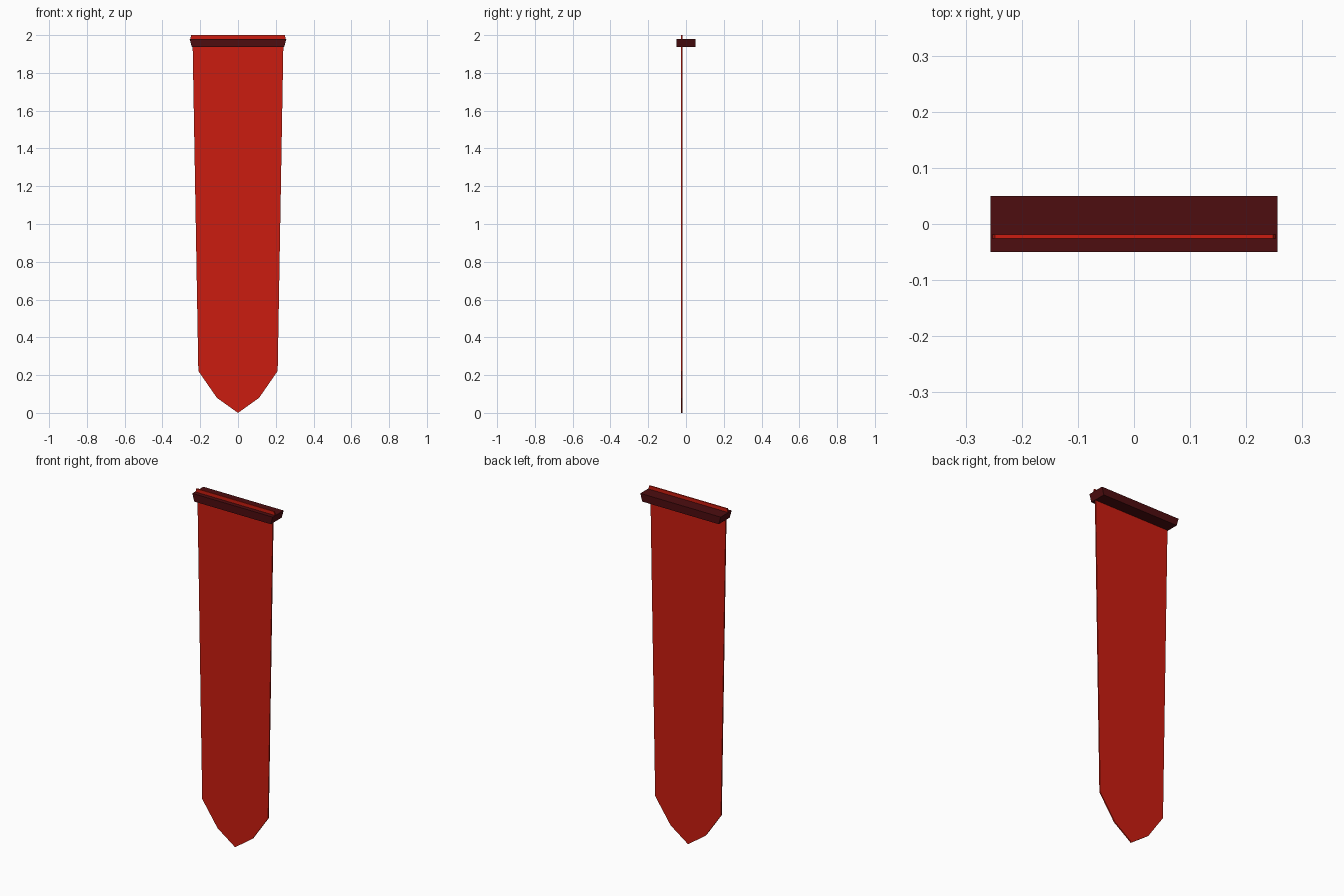
import bpy
import bmesh

if "Cube" in bpy.data.objects:
    bpy.data.objects.remove(bpy.data.objects["Cube"])


def material(name, color):
    m = bpy.data.materials.new(name)
    m.diffuse_color = color
    m.use_nodes = True
    m.node_tree.nodes["Principled BSDF"].inputs["Base Color"].default_value = m.diffuse_color
    return m


def extruded_profile(name, outline, y0, y1, mat):
    # Extrude a front-view (x, z) outline from y0 to y1
    bm = bmesh.new()
    face = bm.faces.new([bm.verts.new((x, y0, z)) for x, z in outline])
    out = bmesh.ops.extrude_face_region(bm, geom=[face])
    for v in out["geom"]:
        if isinstance(v, bmesh.types.BMVert):
            v.co.y = y1
    bmesh.ops.recalc_face_normals(bm, faces=bm.faces[:])
    mesh = bpy.data.meshes.new(name)
    bm.to_mesh(mesh)
    bm.free()
    mesh.materials.append(mat)
    obj = bpy.data.objects.new(name, mesh)
    bpy.context.collection.objects.link(obj)
    return obj


def mirrored(half):
    # Complete a right-hand outline with its left-hand copy
    return half + [(-x, z) for x, z in reversed(half) if x > 0]


red = material("red_cloth", (0.60, 0.012, 0.005, 1))
dark = material("dark_wood", (0.075, 0.004, 0.005, 1))

# Hanging cloth with a pointed lower end
cloth = mirrored([(0, 0), (0.112, 0.08), (0.21, 0.222), (0.24, 1.94),
                  (0.252, 1.982), (0.248, 2.0)])
extruded_profile("banner_cloth", cloth, -0.026, -0.019, red)

# Crossbar with slanted ends
bar = mirrored([(0.244, 1.936), (0.256, 1.98)])
crossbar = extruded_profile("crossbar", bar, -0.05, 0.05, dark)
